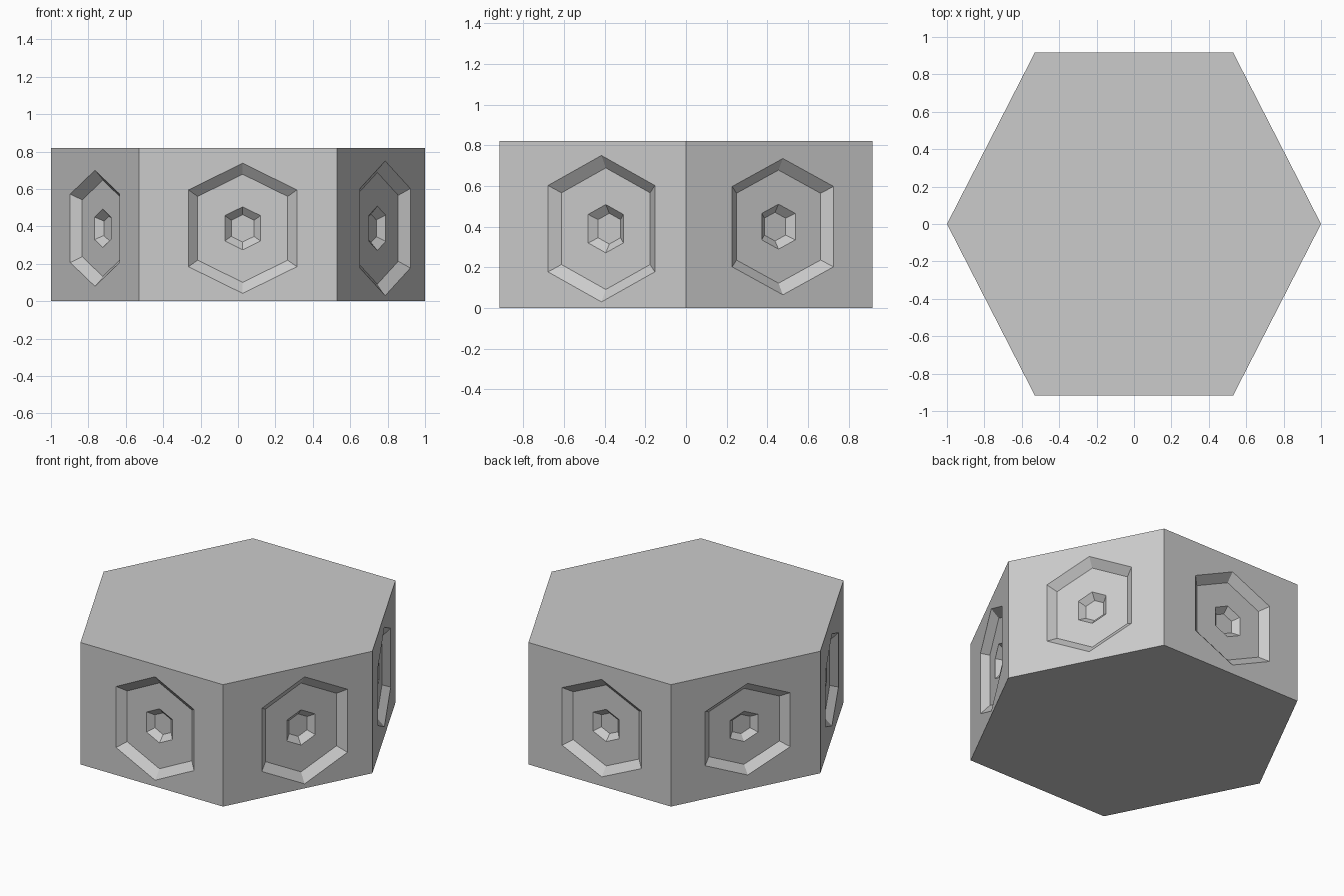
import bpy, bmesh
from mathutils import Vector

if "Cube" in bpy.data.objects:
    bpy.data.objects.remove(bpy.data.objects["Cube"])

HEIGHT = 0.82
UP = Vector((0, 0, 1))
# hexagonal outline, counter-clockwise from the front left corner
OUTLINE = [(-0.53, -0.917), (0.53, -0.917), (1, 0),
           (0.53, 0.917), (-0.53, 0.917), (-1, 0)]
# recess on each side: sideways offset, centre height, half width, half height
RECESSES = [(0.025, 0.39, 0.29, 0.348), (0.048, 0.39, 0.295, 0.36),
            (0.02, 0.40, 0.28, 0.335), (0.015, 0.39, 0.295, 0.328),
            (0.014, 0.405, 0.293, 0.308), (0.0, 0.39, 0.29, 0.31)]
# nested rings: scale and depth
RINGS = [(1, 0), (0.83, 0.047), (0.33, 0.047), (0.21, 0.085)]

bm = bmesh.new()
low = [bm.verts.new((x, y, 0)) for x, y in OUTLINE]
high = [bm.verts.new((x, y, HEIGHT)) for x, y in OUTLINE]
bm.faces.new(low[::-1])
bm.faces.new(high)


def side_panel(i, offset, z, w, h):
    """Side wall with a stepped, bevelled hexagonal recess."""
    j = (i + 1) % 6
    a, b = low[i].co, low[j].co
    u = (b - a).normalized()
    n = Vector((u.y, -u.x, 0))
    centre = (a + b) / 2 + u * offset + UP * z
    shape = [(0, h), (-w, 0.59 * h), (-w, -0.59 * h),
             (0, -h), (w, -0.59 * h), (w, 0.59 * h)]
    rings = [[bm.verts.new(centre + (u * x + UP * y) * s - n * d) for x, y in shape]
             for s, d in RINGS]
    r = rings[0]
    # flat wall around the recess, in two pieces
    bm.faces.new([low[i], low[j], high[j], r[5], r[4], r[3], r[2]])
    bm.faces.new([high[j], high[i], low[i], r[2], r[1], r[0], r[5]])
    # sloping walls, ledge and floor
    for outer, inner in zip(rings, rings[1:]):
        for k in range(6):
            m = (k + 1) % 6
            bm.faces.new([outer[k], outer[m], inner[m], inner[k]])
    bm.faces.new(rings[-1])


for i, recess in enumerate(RECESSES):
    side_panel(i, *recess)

mesh = bpy.data.meshes.new("hexagonal_block")
bm.to_mesh(mesh)
bm.free()
block = bpy.data.objects.new("hexagonal_block", mesh)
bpy.context.collection.objects.link(block)
